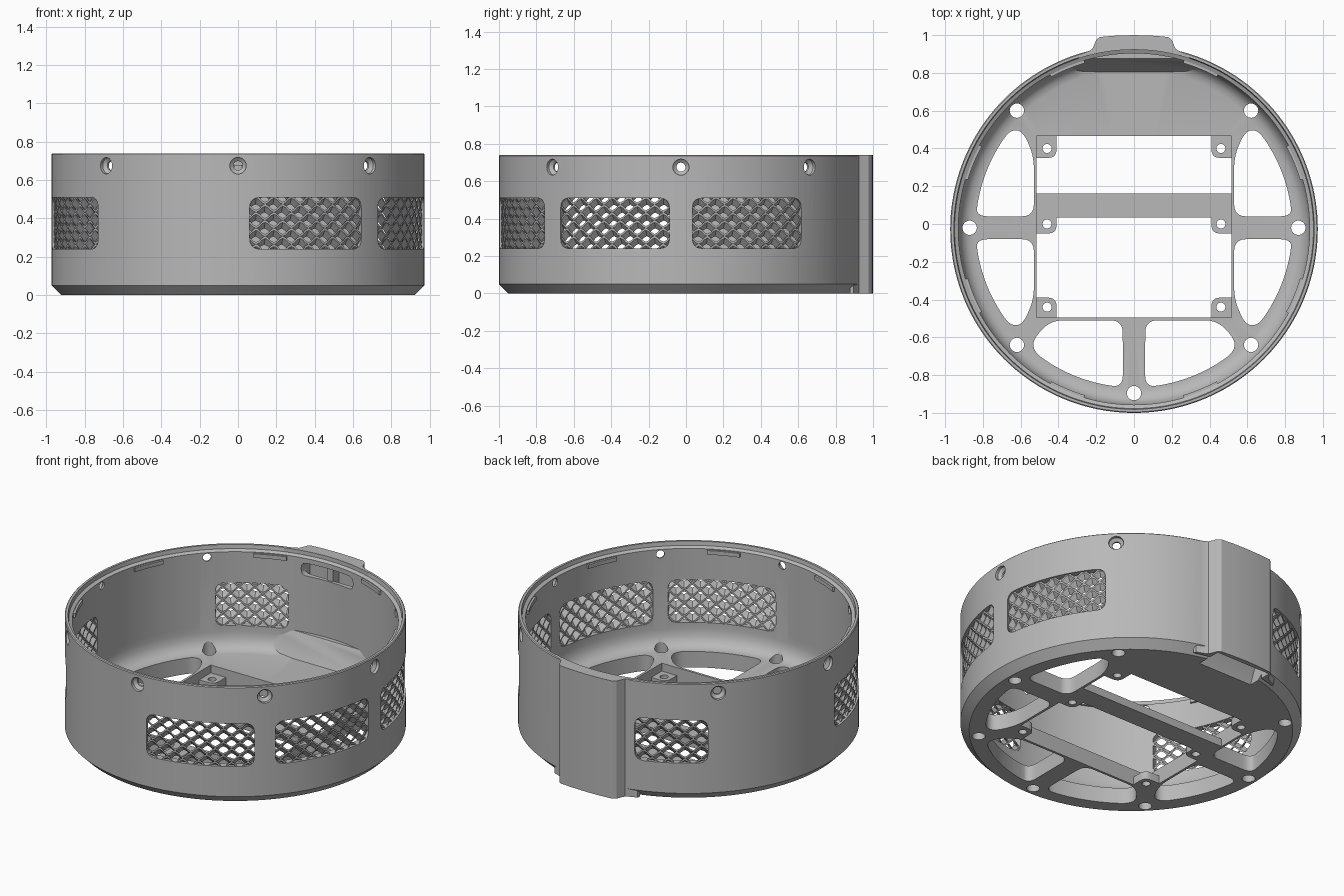
import bpy, bmesh
from math import sin, cos, pi, radians
from mathutils import Matrix, Vector

if "Cube" in bpy.data.objects:
    bpy.data.objects.remove(bpy.data.objects["Cube"])

CY = -0.027          # centre of the ring in y
R_OUT, R_IN, TOP = 0.973, 0.93, 0.74

grey = bpy.data.materials.new("matte_grey")
grey.use_nodes = True
grey.diffuse_color = (0.48, 0.48, 0.48, 1)
grey.node_tree.nodes["Principled BSDF"].inputs["Base Color"].default_value = (0.48, 0.48, 0.48, 1)


def add_part(target, part, matrix=None):
    """Move a finished solid into the target mesh."""
    bmesh.ops.remove_doubles(part, verts=part.verts, dist=1e-5)
    if matrix:
        part.transform(matrix)
    bmesh.ops.recalc_face_normals(part, faces=part.faces)
    mesh = bpy.data.meshes.new("temp")
    part.to_mesh(mesh)
    part.free()
    target.from_mesh(mesh)
    bpy.data.meshes.remove(mesh)


def make_object(name, bm):
    mesh = bpy.data.meshes.new(name)
    bm.to_mesh(mesh)
    bm.free()
    mesh.materials.append(grey)
    ob = bpy.data.objects.new(name, mesh)
    bpy.context.collection.objects.link(ob)
    return ob


def activate(ob):
    bpy.ops.object.select_all(action='DESELECT')
    ob.select_set(True)
    bpy.context.view_layer.objects.active = ob


def boolean(ob, tool, operation):
    tool.hide_render = True
    mod = ob.modifiers.new(operation, 'BOOLEAN')
    mod.operation, mod.solver, mod.object = operation, 'EXACT', tool
    activate(ob)
    bpy.ops.object.modifier_apply(modifier=mod.name)
    bpy.data.objects.remove(tool)


def lathe(target, profile, steps, matrix=None):
    """Revolve (radius, height) points around z."""
    bm = bmesh.new()
    vs = [bm.verts.new((r, 0, z)) for r, z in profile]
    es = [bm.edges.new(p) for p in zip(vs, vs[1:])]
    bmesh.ops.spin(bm, geom=vs + es, cent=(0, 0, 0), axis=(0, 0, 1), angle=2 * pi, steps=steps)
    add_part(target, bm, matrix)


def rounded(points, radius):
    """Round every corner of a 2D outline."""
    out = []
    pts = [Vector(p) for p in points]
    for i, p in enumerate(pts):
        a, b = pts[i - 1] - p, pts[(i + 1) % len(pts)] - p
        a = p + a.normalized() * min(radius, 0.45 * a.length)
        b = p + b.normalized() * min(radius, 0.45 * b.length)
        for k in range(6):
            t = k / 5
            out.append(a * (1 - t) ** 2 + p * 2 * t * (1 - t) + b * t * t)
    return out


def prism(target, points, z0, z1, matrix=None):
    bm = bmesh.new()
    face = bm.faces.new([bm.verts.new((p[0], p[1], z0)) for p in points])
    ext = bmesh.ops.extrude_face_region(bm, geom=[face])
    bmesh.ops.translate(bm, vec=(0, 0, z1 - z0),
                        verts=[v for v in ext['geom'] if isinstance(v, bmesh.types.BMVert)])
    add_part(target, bm, matrix)


def rect(x0, x1, y0, y1):
    return [(x0, y0), (x1, y0), (x1, y1), (x0, y1)]


def hull(target, points):
    bm = bmesh.new()
    for p in points:
        bm.verts.new(p)
    bmesh.ops.convex_hull(bm, input=bm.verts)
    add_part(target, bm)


def arc(radius, start, end, n):
    """Points about the ring centre, angles in degrees from +x."""
    return [(radius * cos(radians(start + (end - start) * i / n)),
             CY + radius * sin(radians(start + (end - start) * i / n))) for i in range(n + 1)]


def radial(degrees, z):
    """Local z points outward; 0 degrees is the front."""
    a = radians(degrees)
    out, side = Vector((sin(a), -cos(a), 0)), Vector((cos(a), sin(a), 0))
    m = Matrix((side, Vector((0, 0, 1)), out)).transposed().to_4x4()
    return Matrix.Translation((0, CY, z)) @ m


def mirrored(points):
    return [(-x, y) for x, y in points]


# Cup: wall, lip, chamfer, fillet and floor in one profile
bm = bmesh.new()
lathe(bm, [(0, 0), (0.923, 0), (R_OUT, 0.05), (R_OUT, 0.735), (0.968, TOP), (0.954, TOP),
           (0.95, 0.715), (R_IN, 0.705), (R_IN, 0.2), (0.924, 0.16), (0.905, 0.125),
           (0.88, 0.107), (0.85, 0.1), (0, 0.1)], 160, Matrix.Translation((0, CY, 0)))
body = make_object("ring_body", bm)

# Rear bulge holding the cable duct
half = [(0.29, 0.895), (0.25, 0.91), (0.222, 0.925), (0.21, 0.95), (0.2, 0.975), (0.18, 0.99), (0.1, 0.997)]
bm = bmesh.new()
prism(bm, half + [(0, 1.0)] + mirrored(half)[::-1] + arc(0.95, 108, 72, 12), 0, TOP)
boolean(body, make_object("rear_bulge", bm), 'UNION')

# Sloped cover over the cable exit
bm = bmesh.new()
hull(bm, [(s * x, y, z) for s in (-1, 1) for x, y, z in
          ((0.21, 0.81, 0.09), (0.42, 0.8, 0.09), (0.3, 0.875, 0.24), (0.1, 0.92, 0.24), (0.1, 0.92, 0.09))])
boolean(body, make_object("cable_cover", bm), 'UNION')

# Everything cut from the body
cut = bmesh.new()
prism(cut, rect(-0.515, 0.515, -0.495, 0.465), -0.1, 0.3)
side = [(0.53, 0.04)] + arc(0.84, 4.6, 38.5, 5) + [(0.59, 0.495), (0.53, 0.36)]
low_side = [(x, -0.04 - y) for x, y in side]
front = [(0.06, -0.51), (0.44, -0.51), (0.535, -0.61)] + arc(0.84, -51, -86, 4)
for outline in (side, low_side, front):
    for pts in (outline, mirrored(outline)):
        prism(cut, rounded(pts, 0.065), -0.1, 0.3)
for x, y in ((0.62, 0.6), (0.87, -0.02), (0.62, -0.64), (-0.62, 0.6), (-0.87, -0.02), (-0.62, -0.64), (0, -0.895)):
    lathe(cut, [(0, -0.1), (0.038, -0.1), (0.038, 0.4), (0, 0.4)], 24, Matrix.Translation((x, y, 0)))

# Wall windows, the two beside the bulge are narrower
for k in range(8):
    angle, w = 22.5 + 45 * k, 0.315
    if k in (3, 4):
        angle, w = (151, 0.21) if k == 3 else (209, 0.21)
    prism(cut, rounded(rect(-w, w, -0.135, 0.135), 0.055), 0.7, 1.1, radial(angle, 0.375))

# Countersunk screw holes
for k in (-3, -2, -1, 0, 1, 2, 3):
    lathe(cut, [(0, 0.8), (0.024, 0.8), (0.024, 0.94), (0.043, 0.955), (0.043, 1.1), (0, 1.1)],
          24, radial(45 * k, 0.675))
body_cut = make_object("body_cutter", cut)
boolean(body, body_cut, 'DIFFERENCE')

# Twin cable duct, its upper slot and the pocket below
bm = bmesh.new()
for s in (-1, 1):
    prism(bm, rect(*sorted((s * 0.02, s * 0.18)), 0.925, 0.975), 0.05, 0.68)
boolean(body, make_object("duct_cutter", bm), 'DIFFERENCE')
bm = bmesh.new()
prism(bm, rounded(rect(-0.18, 0.18, -0.04, 0.04), 0.035), 0.8, 0.965, radial(180, 0.635))
boolean(body, make_object("slot_cutter", bm), 'DIFFERENCE')
bm = bmesh.new()
hull(bm, [(s * 0.19, y, z) for s in (-1, 1) for y, z in ((0.8, -0.02), (0.84, 0.08), (0.93, 0.18), (0.97, 0.18), (0.97, -0.02))])
boolean(body, make_object("pocket_cutter", bm), 'DIFFERENCE')

# Thin rib dividing the slot
bm = bmesh.new()
prism(bm, rect(-0.02, 0.02, 0.915, 0.98), 0.1, 0.68)
rib = make_object("slot_rib", bm)

# Crossbar and screw tabs in the central well
bm = bmesh.new()
prism(bm, rect(-0.52, 0.52, 0.035, 0.162), 0, 0.05)
plates = make_object("mounting_plates", bm)
for s in (-1, 1):
    for y0, y1 in ((0.35, 0.47), (-0.05, 0.05), (-0.5, -0.39)):
        bm = bmesh.new()
        tab = rect(0.41, 0.52, y0, y1)
        pts = rounded(tab, 0.045)
        # keep only the free corner round
        free = 3 if y0 < -0.3 else 0
        pts = [p for i, q in enumerate(tab) for p in (pts[i * 6:i * 6 + 6] if i == free else [q])]
        prism(bm, [(s * p[0], p[1]) for p in pts], 0, 0.05)
        boolean(plates, make_object("tab", bm), 'UNION')
bm = bmesh.new()
for x in (-0.46, 0.46):
    for y in (0.4, 0, -0.44):
        lathe(bm, [(0, -0.1), (0.024, -0.1), (0.024, 0.2), (0, 0.2)], 20, Matrix.Translation((x, y, 0)))
boolean(plates, make_object("tab_hole_cutter", bm), 'DIFFERENCE')

# Snap ridges just under the rim
bm = bmesh.new()
for k in range(8):
    c = 22.5 + 45 * k
    prism(bm, arc(0.94, c - 6, c + 6, 8) + arc(0.917, c + 6, c - 6, 8), 0.675, 0.7)
ridges = make_object("snap_ridges", bm)

# Expanded mesh: tilted wavy slats that touch at alternate crests
bm = bmesh.new()
WAVES, PITCH = 64, 0.042
section = [(0.962, 0.022), (0.962, 0.01), (0.934, -0.022), (0.934, -0.01)]
n = WAVES * 6
for row in range(8):
    rings = []
    for i in range(n):
        a = 2 * pi * i / n
        z = 0.228 + row * PITCH + 0.016 * cos(WAVES * a + pi * row)
        rings.append([bm.verts.new((r * sin(a), CY - r * cos(a), z + dz)) for r, dz in section])
    for i in range(n):
        p, q = rings[i], rings[(i + 1) % n]
        for j in range(4):
            k = (j + 1) % 4
            bm.faces.new((p[j], q[j], q[k], p[k]))
bmesh.ops.recalc_face_normals(bm, faces=bm.faces)
grille = make_object("mesh_grille", bm)

for ob in (body, plates, ridges, rib, grille):
    activate(ob)
    bpy.ops.object.shade_smooth_by_angle(angle=radians(28))
